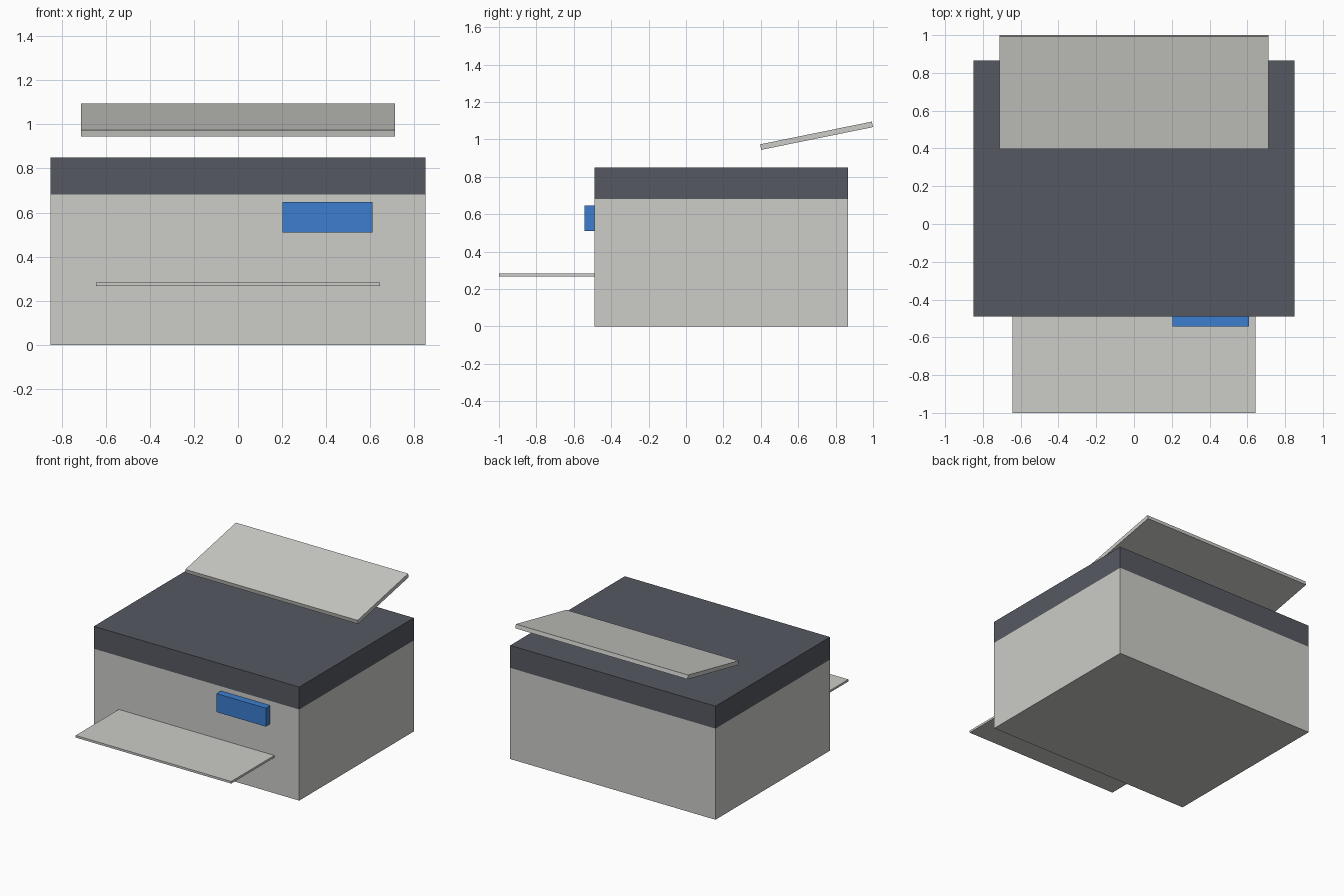
import bpy
import math

if "Cube" in bpy.data.objects:
    bpy.data.objects.remove(bpy.data.objects["Cube"])


def material(name, rgb):
    """Flat material from 0-255 display values, stored as linear."""
    mat = bpy.data.materials.new(name)
    lin = [((c / 255 + 0.055) / 1.055) ** 2.4 for c in rgb]
    mat.diffuse_color = (*lin, 1.0)
    mat.use_nodes = True
    mat.node_tree.nodes["Principled BSDF"].inputs["Base Color"].default_value = mat.diffuse_color
    return mat


def box(name, x, y, z, mat, tilt=0.0):
    """Box from (min, max) ranges, tilted about its own x axis."""
    spans = (x, y, z)
    bpy.ops.mesh.primitive_cube_add(size=1, location=[(a + b) / 2 for a, b in spans])
    obj = bpy.context.object
    obj.name = name
    obj.scale = [b - a for a, b in spans]
    obj.rotation_euler.x = tilt
    obj.data.materials.append(mat)
    return obj


light_grey = material("light_grey", (204, 204, 200))
dark_grey = material("dark_grey", (86, 89, 97))
blue = material("blue", (60, 126, 207))

# Main housing and the dark lid flush on top of it
box("body", (-0.85, 0.85), (-0.49, 0.865), (0.0, 0.682), light_grey)
box("lid", (-0.85, 0.85), (-0.49, 0.865), (0.682, 0.85), dark_grey)

# Thin output tray at the front
box("output_tray", (-0.644, 0.644), (-1.0, -0.48), (0.267, 0.283), light_grey)

# Raised control panel on the front right
box("control_panel", (0.203, 0.61), (-0.543, -0.48), (0.51, 0.648), blue)

# Tilted paper support floating above the rear
box("paper_support", (-0.713, 0.713), (0.393, 1.003), (1.005, 1.035),
    light_grey, tilt=math.radians(11.5))
